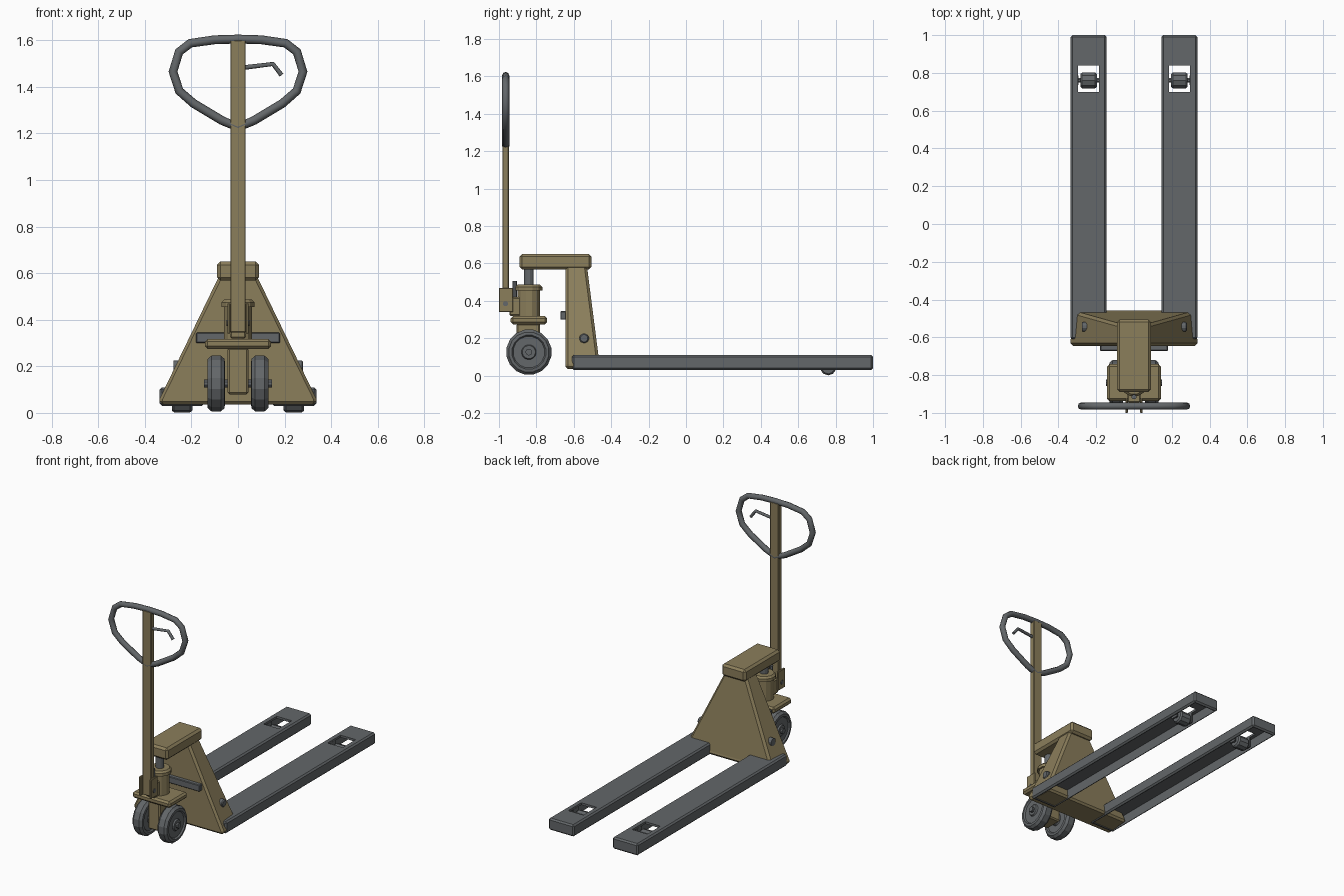
import bpy, bmesh, math
from mathutils import Vector

if "Cube" in bpy.data.objects:
    bpy.data.objects.remove(bpy.data.objects["Cube"])


def material(name, rgb):
    m = bpy.data.materials.new(name)
    m.use_nodes = True
    m.diffuse_color = (*rgb, 1)
    m.node_tree.nodes["Principled BSDF"].inputs["Base Color"].default_value = (*rgb, 1)
    return m


TAN = material("tan paint", (0.26, 0.21, 0.105))
GREY = material("grey steel", (0.125, 0.135, 0.142))


def finish(name, bm, mat, bevel=0.0):
    bmesh.ops.recalc_face_normals(bm, faces=bm.faces)
    me = bpy.data.meshes.new(name)
    bm.to_mesh(me)
    bm.free()
    me.materials.append(mat)
    ob = bpy.data.objects.new(name, me)
    bpy.context.collection.objects.link(ob)
    if bevel:
        mod = ob.modifiers.new("edge_bevel", 'BEVEL')
        mod.width, mod.segments, mod.limit_method = bevel, 1, 'ANGLE'
    return ob


def box(name, x, y, z, mat, bevel=0.0):
    """Box from (min, max) ranges on each axis."""
    bm = bmesh.new()
    bmesh.ops.create_cube(bm, size=1)
    for v in bm.verts:
        v.co = [r[0] if c < 0 else r[1] for c, r in zip(v.co, (x, y, z))]
    return finish(name, bm, mat, bevel)


def lathe(name, profile, centre, axis, mat, sides=16):
    """Revolve (distance along axis, radius) points about an axis."""
    bm = bmesh.new()
    rings = []
    for t, r in profile:
        ring = []
        for i in range(sides):
            a = 2 * math.pi * (i + 0.5) / sides
            u, w = r * math.cos(a), r * math.sin(a)
            p = (t, u, w) if axis == 'X' else (u, w, t)
            ring.append(bm.verts.new(Vector(centre) + Vector(p)))
        rings.append(ring)
    for a, b in zip(rings, rings[1:]):
        for i in range(sides):
            j = (i + 1) % sides
            bm.faces.new((a[i], a[j], b[j], b[i]))
    bm.faces.new(rings[0])
    bm.faces.new(rings[-1])
    return finish(name, bm, mat)


def tube(name, points, radius, mat, closed=False):
    """Eight-sided tube along a path."""
    cu = bpy.data.curves.new(name, 'CURVE')
    cu.dimensions, cu.bevel_depth, cu.bevel_resolution = '3D', radius, 2
    cu.use_fill_caps = True
    sp = cu.splines.new('POLY')
    sp.points.add(len(points) - 1)
    for p, co in zip(sp.points, points):
        p.co = (*co, 1)
    sp.use_cyclic_u = closed
    cu.materials.append(mat)
    ob = bpy.data.objects.new(name, cu)
    bpy.context.collection.objects.link(ob)
    return ob


def span(s, a, b):
    """Mirror an x range to side s."""
    return (a, b) if s > 0 else (-b, -a)


def cut(ob, cutter):
    bpy.context.view_layer.objects.active = ob
    mod = ob.modifiers.new("cut", 'BOOLEAN')
    mod.operation, mod.solver, mod.object = 'DIFFERENCE', 'EXACT', cutter
    bpy.ops.object.modifier_apply(modifier=mod.name)
    bpy.data.objects.remove(cutter)


# Tapered body: widest at the floor, its rear face leaning forward
bm = bmesh.new()
corners = []
for half_front, half_back, back, z in ((0.338, 0.322, -0.455, 0.035),
                                       (0.338, 0.322, -0.462, 0.06),
                                       (0.08, 0.08, -0.53, 0.59)):
    corners.append([bm.verts.new(p) for p in ((-half_front, -0.645, z), (half_front, -0.645, z),
                                              (half_back, back, z), (-half_back, back, z))])
for a, b in zip(corners, corners[1:]):
    for i in range(4):
        j = (i + 1) % 4
        bm.faces.new((a[i], a[j], b[j], b[i]))
bm.faces.new(corners[0])
bm.faces.new(corners[-1])
finish("body", bm, TAN, 0.014)
box("head_block", (-0.09, 0.09), (-0.89, -0.505), (0.568, 0.65), TAN, 0.014)
box("front_crossbar", (-0.18, 0.18), (-0.672, -0.64), (0.3, 0.345), GREY, 0.004)

for s, side in ((1, "left"), (-1, "right")):
    # Fork: a channel open below, with a roller window
    fork = box(side + "_fork", span(s, 0.145, 0.336), (-0.61, 1.0), (0.03, 0.11), GREY, 0.01)
    bpy.context.view_layer.objects.active = fork
    bpy.ops.object.modifier_apply(modifier="edge_bevel")
    cut(fork, box("channel_cutter", span(s, 0.16, 0.321), (-0.59, 0.985), (0.0, 0.095), GREY))
    cut(fork, box("window_cutter", span(s, 0.184, 0.297), (0.7, 0.84), (0.08, 0.14), GREY))

    # Load roller, axle and hangers
    c = (s * 0.24, 0.76, 0.046)
    lathe(side + "_roller", [(-0.044, 0.036), (-0.034, 0.044), (0.034, 0.044), (0.044, 0.036)],
          c, 'X', GREY, 10)
    lathe(side + "_roller_axle", [(-0.065, 0.013), (0.065, 0.013)], c, 'X', GREY, 8)
    for k in (-1, 1):
        x = c[0] + k * 0.06
        box(side + "_roller_hanger", (x - 0.005, x + 0.005), (0.735, 0.785), (0.03, 0.098), GREY)

    # Bolt through the body flank
    lathe(side + "_flank_bolt", [(-0.03, 0.026), (0.028, 0.026), (0.034, 0.02)][::s],
          (s * 0.246, -0.545, 0.2), 'X', GREY, 12).data.update()

    # Steering wheel with recessed sides and a hub
    w = [(-0.038, 0.02), (-0.038, 0.035), (-0.028, 0.04), (-0.028, 0.085), (-0.038, 0.092),
         (-0.036, 0.108), (-0.02, 0.122)]
    wheel = w + [(-t, r) for t, r in reversed(w)]
    lathe(side + "_wheel", wheel, (s * 0.094, -0.84, 0.126), 'X', GREY, 16)

    # Yoke plates holding the pole
    box(side + "_yoke_plate", span(s, 0.033, 0.046), (-1.0, -0.925), (0.34, 0.47), TAN, 0.003)

# Axle and pump
lathe("wheel_axle", [(-0.147, 0.018), (0.147, 0.018)], (0, -0.84, 0.126), 'X', GREY, 10)
box("axle_block", (-0.045, 0.045), (-0.905, -0.78), (0.08, 0.28), TAN, 0.008)
box("pump_plate", (-0.142, 0.142), (-0.937, -0.742), (0.275, 0.318), TAN, 0.012)
pump = (0, -0.84, 0)
lathe("pump_cylinder", [(0.31, 0.062), (0.46, 0.062)], pump, 'Z', TAN, 12)
lathe("pump_cap", [(0.455, 0.074), (0.475, 0.074), (0.487, 0.062)], pump, 'Z', TAN, 12)
lathe("pump_piston", [(0.48, 0.026), (0.575, 0.026)], pump, 'Z', GREY, 12)
lathe("pump_valve", [(0.42, 0.013), (0.505, 0.013)], (0, -0.915, 0), 'Z', GREY, 8)
box("yoke_mount", (-0.034, 0.034), (-0.945, -0.88), (0.32, 0.42), TAN, 0.006)
lathe("yoke_pin", [(-0.05, 0.014), (0.05, 0.014)], (0, -0.965, 0.385), 'X', GREY, 8)

# Pole and loop handle
box("pole", (-0.033, 0.033), (-0.982, -0.947), (0.345, 1.6), TAN, 0.004)
half = [(0.1, 1.602), (0.205, 1.587), (0.253, 1.55), (0.279, 1.465),
        (0.252, 1.382), (0.19, 1.328), (0.07, 1.256)]
loop = [(0, 1.605)] + half + [(0, 1.226)] + [(-x, z) for x, z in reversed(half)]
tube("handle_loop", [(x, -0.964, z) for x, z in loop], 0.019, GREY, True)
tube("release_lever", [(0.02, -0.964, 1.482), (0.15, -0.964, 1.498), (0.187, -0.964, 1.45)],
     0.01, GREY)
